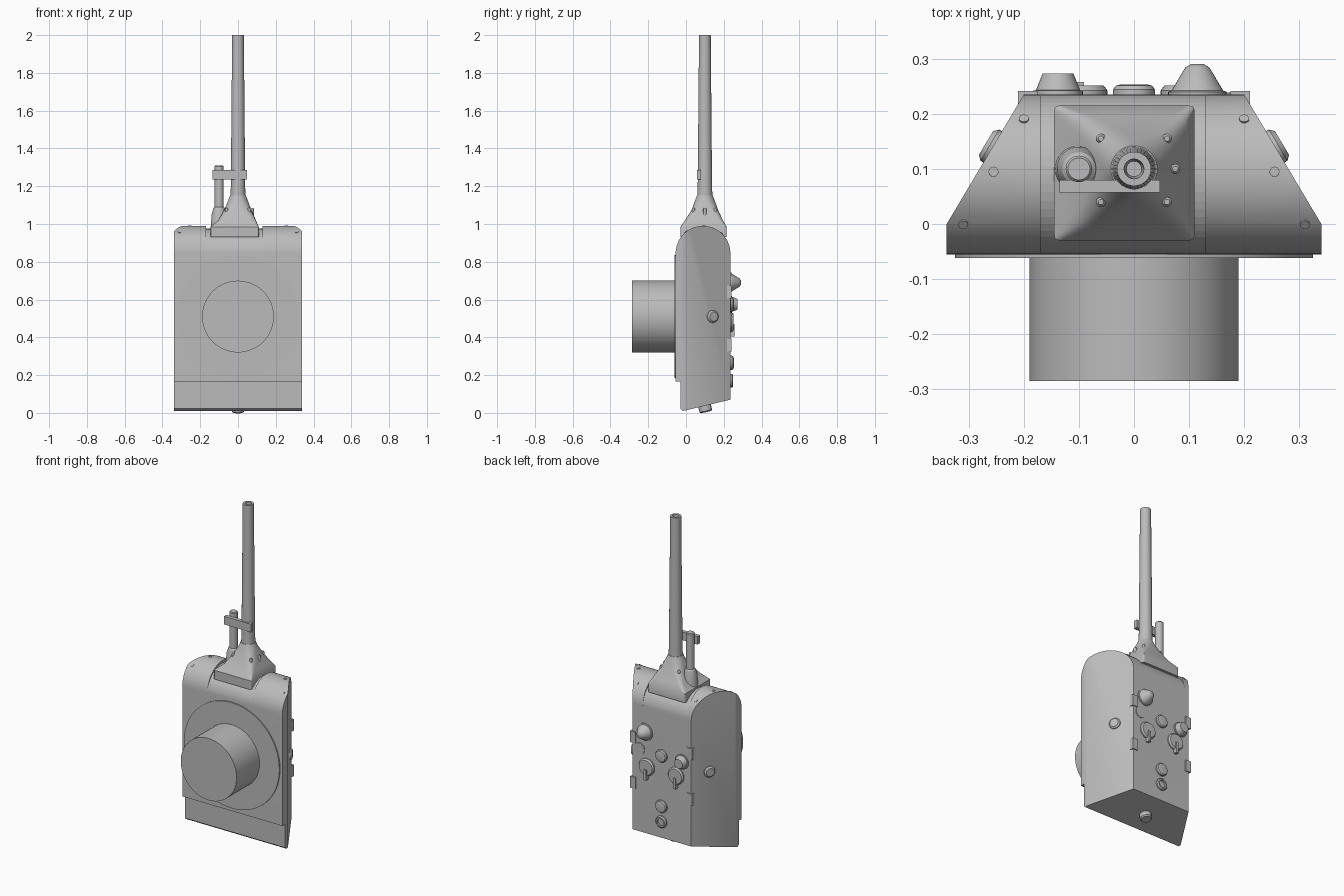
import bpy, bmesh, math
from mathutils import Vector

old = bpy.data.objects.get("Cube")
if old:
    bpy.data.objects.remove(old)

grey = bpy.data.materials.new("plain grey")
grey.use_nodes = True
colour = (0.5, 0.5, 0.5, 1)
grey.diffuse_color = colour
grey.node_tree.nodes["Principled BSDF"].inputs["Base Color"].default_value = colour


def finish(name, bm, smooth=True):
    bmesh.ops.recalc_face_normals(bm, faces=bm.faces)
    mesh = bpy.data.meshes.new(name)
    bm.to_mesh(mesh)
    bm.free()
    mesh.materials.append(grey)
    ob = bpy.data.objects.new(name, mesh)
    bpy.context.collection.objects.link(ob)
    if smooth:
        bpy.ops.object.select_all(action='DESELECT')
        ob.select_set(True)
        bpy.context.view_layer.objects.active = ob
        bpy.ops.object.shade_smooth_by_angle(angle=math.radians(32))
    return ob


def loft(bm, rings):
    loops = [[bm.verts.new(p) for p in ring] for ring in rings]
    n = len(loops[0])
    for a, b in zip(loops, loops[1:]):
        for i in range(n):
            j = (i + 1) % n
            bm.faces.new((a[i], a[j], b[j], b[i]))
    bm.faces.new(loops[0])
    bm.faces.new(loops[-1])


def lathe(name, profile, loc, axis=(0, 0, 1), sides=32):
    """Turn (radius, height) pairs about an axis through loc."""
    turn = Vector(axis).to_track_quat('Z', 'Y')
    bm = bmesh.new()
    loft(bm, [[turn @ Vector((r * math.cos(t), r * math.sin(t), h)) + Vector(loc)
               for t in (math.tau * i / sides for i in range(sides))]
              for r, h in profile])
    return finish(name, bm)


def prism(profile, x0, x1):
    bm = bmesh.new()
    loft(bm, [[(x, y, z) for y, z in profile] for x in (x0, x1)])
    return bm


def box(name, lo, hi):
    return finish(name, prism([(lo[1], lo[2]), (hi[1], lo[2]), (hi[1], hi[2]),
                               (lo[1], hi[2])], lo[0], hi[0]), False)


# Housing: round-topped side profile, trimmed to a tapered plan
CY, CZ, R = 0.09, 0.845, 0.145


def arch(height, steps=28):
    return [(CY - R * math.cos(math.pi * i / steps),
             CZ + height * math.sin(math.pi * i / steps)) for i in range(steps + 1)]


bm = prism(arch(R) + [(0.235, 0.07), (-0.015, 0.01), (-0.03, 0.022),
                      (-0.03, 0.165), (-0.055, 0.165)], -0.34, 0.34)
side_normal = Vector((0.235, 0.14, 0)).normalized()
for s in (-1, 1):
    bmesh.ops.bisect_plane(bm, geom=bm.verts[:] + bm.edges[:] + bm.faces[:],
                           plane_co=(s * 0.34, 0, 0),
                           plane_no=(s * side_normal.x, side_normal.y, 0), clear_outer=True)
    bmesh.ops.holes_fill(bm, edges=[e for e in bm.edges if e.is_boundary], sides=0)
housing = finish("housing", bm)

# Shallow channel across the top for the mast base
channel = finish("channel_cutter", prism(arch(0.13) + [(0.3, 0.9), (0.3, 1.1), (-0.1, 1.1),
                                                     (-0.1, 0.9)], -0.17, 0.13), False)
channel.hide_render = True
channel.hide_viewport = True
cut = housing.modifiers.new("channel", 'BOOLEAN')
cut.operation = 'DIFFERENCE'
cut.object = channel

# Front plate and lens barrel
front = (0, -1, 0)
lathe("front_plate", [(0.325, 0), (0.325, 0.012)], (0, -0.05, 0.51), front, 64)
lathe("lens_barrel", [(0.19, 0), (0.19, 0.235)], (0, -0.05, 0.51), front, 64)

# Mast base: rectangular skirt blending into a round neck
AY = 0.1


def base_ring(x0, x1, y0, y1, z, power, n=48):
    pts = []
    for i in range(n):
        t = math.tau * (i + 0.5) / n
        c, s = math.cos(t), math.sin(t)
        pts.append(((x0 + x1) / 2 + (x1 - x0) / 2 * math.copysign(abs(c) ** power, c),
                    (y0 + y1) / 2 + (y1 - y0) / 2 * math.copysign(abs(s) ** power, s), z))
    return pts


bm = bmesh.new()
loft(bm, [base_ring(-0.145, 0.11, -0.03, 0.215, 0.93, 0.06),
          base_ring(-0.145, 0.11, -0.03, 0.215, 0.985, 0.06),
          base_ring(-0.105, 0.095, -0.005, 0.195, 1.02, 0.2),
          base_ring(-0.072, 0.07, 0.03, 0.17, 1.075, 0.5),
          base_ring(-0.052, 0.052, 0.048, 0.152, 1.125, 1),
          base_ring(-0.042, 0.042, 0.058, 0.142, 1.15, 1)])
finish("mast_base", bm)
for x, y in ((-0.06, 0.155), (0.06, 0.155), (0.075, 0.1), (-0.06, 0.04), (0.06, 0.04)):
    lathe("mast_base_bolt", [(0.009, 0), (0.009, 0.06), (0.005, 0.066)], (x, y, 1.02), sides=12)

# Hollow tapering mast, side rod and the clamp that joins them
lathe("mast", [(0.04, 1.14), (0.038, 1.2), (0.031, 2), (0.018, 2), (0.014, 1.95)], (0, AY, 0))
lathe("side_rod", [(0.045, 0.95), (0.04, 1.05), (0.03, 1.085), (0.024, 1.09),
                   (0.024, 1.305), (0.02, 1.31)], (-0.1, AY, 0))
box("clamp_bar", (-0.135, 0.057, 1.235), (0.047, 0.08, 1.285))

# Small screws along the top edges and buttons on the tapered sides
for s in (-1, 1):
    for x, y in ((0.2, 0.19), (0.255, 0.095), (0.31, 0)):
        z = CZ + math.sqrt(R * R - (y - CY) ** 2)
        lathe("edge_screw", [(0.009, -0.01), (0.009, 0.003)], (s * x, y, z),
              (0, y - CY, z - CZ), 16)
    lathe("side_button", [(0.033, -0.01), (0.033, 0.006), (0.025, 0.014)],
          (s * (0.34 - 0.14 * 0.14 / 0.235), 0.14, 0.51),
          (s * side_normal.x, side_normal.y, 0))

# Hinge blocks on the rear edges
for s in (-1, 1):
    for z in (0.36, 0.64):
        x = s * 0.193
        box("hinge", (x - 0.018, 0.2, z - 0.035), (x + 0.018, 0.241, z + 0.035))

# Rear controls
back = (0, 1, 0)
Y = 0.23
lathe("large_knob", [(0.053, 0), (0.053, 0.01), (0.047, 0.012), (0.022, 0.054), (0.012, 0.06)],
      (0.115, Y, 0.69), back)
lathe("small_knob", [(0.045, 0), (0.045, 0.012), (0.04, 0.013), (0.028, 0.043)],
      (-0.138, Y, 0.575), back)
lathe("flat_cap", [(0.034, 0), (0.034, 0.009)], (0.15, Y, 0.58), back)
for z in (0.575, 0.265):
    lathe("round_button", [(0.038, 0), (0.038, 0.014), (0.033, 0.021), (0.025, 0.023)],
          (0, Y, z), back)
lathe("ring_socket", [(0.036, 0), (0.036, 0.014), (0.03, 0.02), (0.022, 0.02), (0.022, 0.01)],
      (0, Y, 0.17), back)
for x in (-0.1, 0.1):
    lathe("dial", [(0.052, 0), (0.052, 0.012), (0.045, 0.021)], (x, Y, 0.48), back)
    box("dial_lever", (x - 0.009, Y, 0.405), (x + 0.009, Y + 0.028, 0.47))

# Foot button on the sloping underside
lathe("foot_button", [(0.034, -0.015), (0.034, 0.022), (0.028, 0.029)], (0, 0.1, 0.032),
      (0, 0.23, -1))
